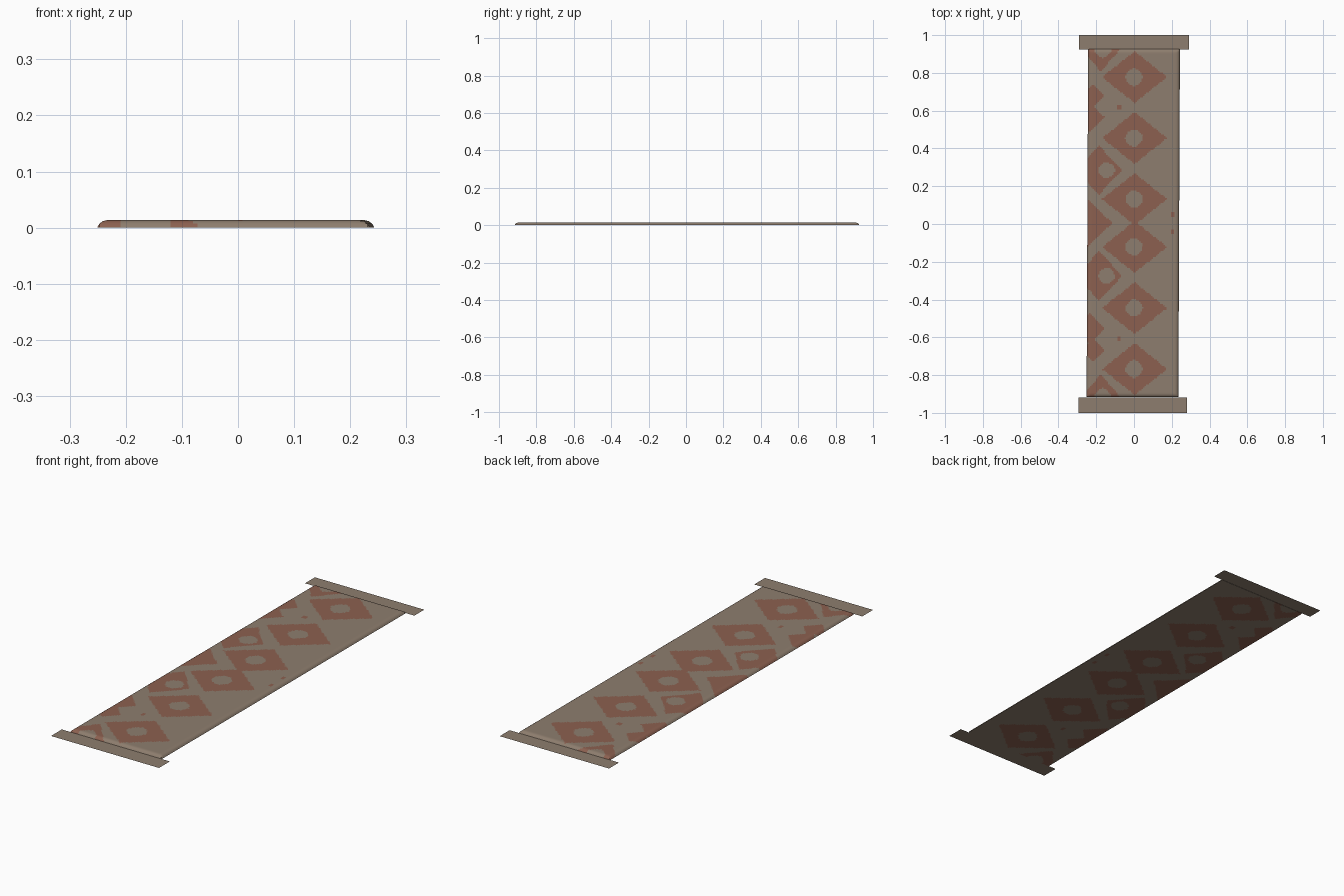
import bpy, bmesh

if "Cube" in bpy.data.objects:
    bpy.data.objects.remove(bpy.data.objects["Cube"])

def material(name, rgb):
    m = bpy.data.materials.new(name)
    m.diffuse_color = (*rgb, 1)
    m.use_nodes = True
    m.node_tree.nodes["Principled BSDF"].inputs["Base Color"].default_value = m.diffuse_color
    return m

tan = material("tan wool", (0.27, 0.207, 0.156))
rust = material("rust wool", (0.262, 0.118, 0.08))

HX, Y0, Y1, H = 0.243, -0.917, 0.927, 0.0135

# Woven pattern: (centre x, |y|, half width, half height, hole x, hole radius)
DIAMONDS = [(0.003, y, 0.172, 0.137, 0.0, 0.047) for y in (0.773, 0.45, 0.127)]
DIAMONDS += [(-0.185, 0.28, 0.122, 0.13, -0.145, 0.043),
             (-0.175, 0.92, 0.10, 0.12, -0.165, 0.045),
             (-0.25, 0.0, 0.135, 0.13, 0, 0),
             (-0.235, 0.56, 0.08, 0.08, 0, 0),
             (-0.215, 0.675, 0.06, 0.06, 0, 0)]
DOTS = [(-0.08, 0.615), (0.205, 0.045)]

def is_rust(x, y):
    y = abs(y - 0.005)
    for cx, cy, w, h, hx, r in DIAMONDS:
        if abs(x - cx) / w + abs(y - cy) / h < 1:
            if r and (abs(x - hx) / r) ** 1.6 + (abs(y - cy) / r) ** 1.6 < 1:
                continue
            return True
    return any(abs(x - a) < 0.011 and abs(y - b) < 0.011 for a, b in DOTS)

def stations(lo, hi, n):
    # rounded border at both ends, even weave cells between
    a, b = lo + 0.018, hi - 0.018
    mid = [a + (b - a) * i / n for i in range(n + 1)]
    return [lo, lo + 0.004, lo + 0.01] + mid + [hi - 0.01, hi - 0.004, hi]

def edge_height(d):
    for lim, z0, z1, start in ((0.004, 0, 0.007, 0), (0.01, 0.007, 0.0115, 0.004),
                               (0.018, 0.0115, H, 0.01)):
        if d <= lim + 1e-6:
            return z0 + (z1 - z0) * (d - start) / (lim - start)
    return H

# Rug body: rounded top sheet and flat underside, welded along the border
bm = bmesh.new()
xs, ys = stations(-HX, HX, 56), stations(Y0, Y1, 220)
for top in (True, False):
    rows = []
    for y in ys:
        dy = min(y - Y0, Y1 - y)
        rows.append([bm.verts.new((x - 0.004 + 0.0045 * y, y,
                     edge_height(min(dy, x + HX, HX - x)) if top else 0)) for x in xs])
    for r0, r1 in zip(rows, rows[1:]):
        for i in range(len(xs) - 1):
            q = [r0[i], r0[i + 1], r1[i + 1], r1[i]]
            f = bm.faces.new(q if top else q[::-1])
            c = f.calc_center_median()
            f.material_index = int(is_rust(c.x, c.y))
            f.smooth = True
bmesh.ops.remove_doubles(bm, verts=bm.verts, dist=1e-5)
me = bpy.data.meshes.new("rug_body")
bm.to_mesh(me)
bm.free()
me.materials.append(tan)
me.materials.append(rust)
rug = bpy.data.objects.new("rug_body", me)
bpy.context.collection.objects.link(rug)
bpy.context.view_layer.objects.active = rug
rug.select_set(True)
bpy.ops.object.shade_smooth_by_angle(angle=0.6)

# Flat fringe strips at both ends
def fringe(name, x0, x1, y0, y1, z=0.002):
    m = bpy.data.meshes.new(name)
    m.from_pydata([(x0, y0, z), (x1, y0, z), (x1, y1, z), (x0, y1, z)], [], [(0, 1, 2, 3)])
    m.materials.append(tan)
    bpy.context.collection.objects.link(bpy.data.objects.new(name, m))

fringe("back_fringe", -0.291, 0.291, 0.925, 1.0)
fringe("front_fringe", -0.295, 0.28, -1.0, -0.918)
